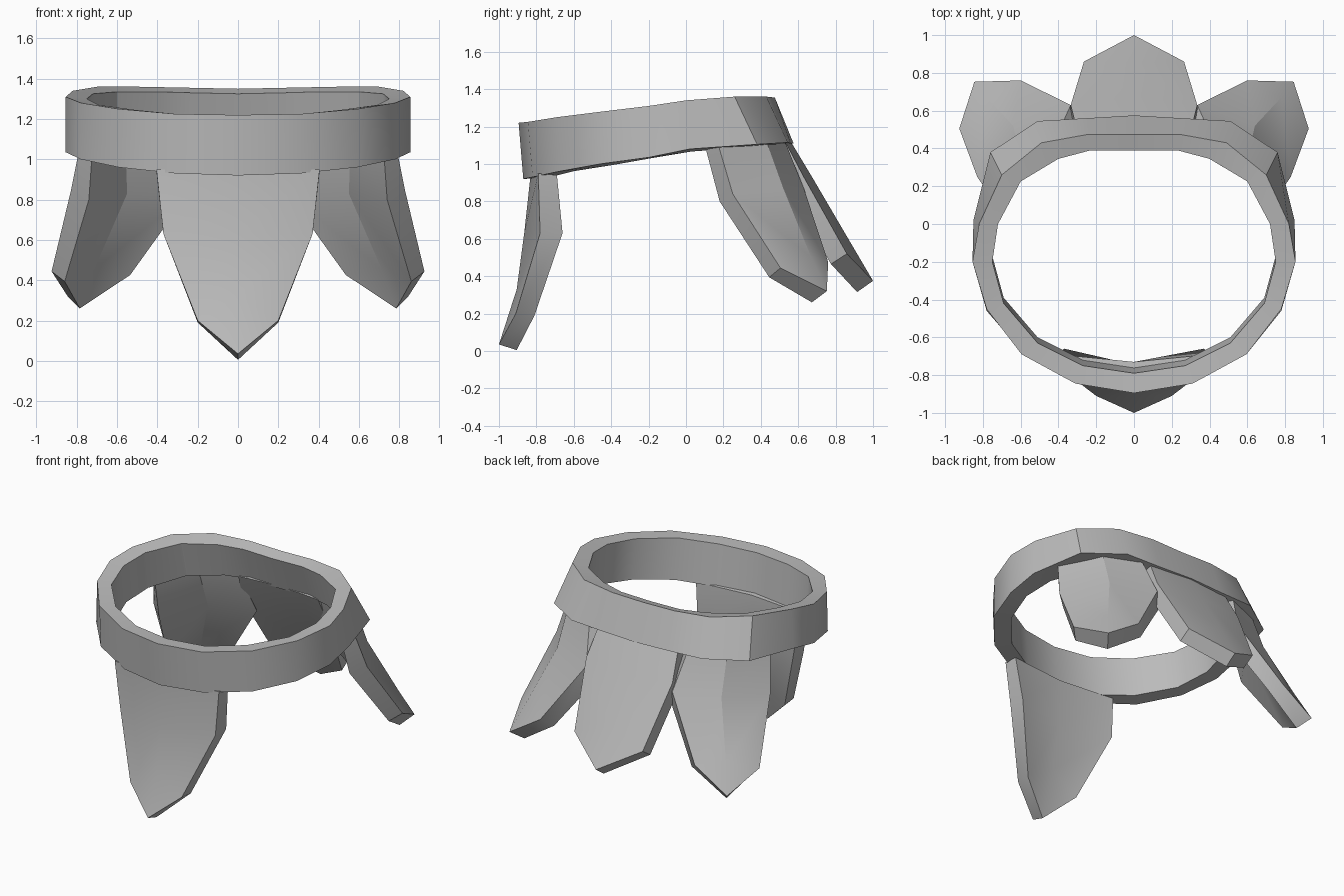
import bpy, math
from mathutils import Vector

cube = bpy.data.objects.get("Cube")
if cube:
    bpy.data.objects.remove(cube, do_unlink=True)

grey = bpy.data.materials.new("plain_grey")
grey.use_nodes = True
COLOUR = (0.5, 0.5, 0.5, 1)
grey.diffuse_color = COLOUR
grey.node_tree.nodes["Principled BSDF"].inputs["Base Color"].default_value = COLOUR


def add_object(name, verts, faces):
    mesh = bpy.data.meshes.new(name)
    mesh.from_pydata([tuple(v) for v in verts], [], faces)
    mesh.materials.append(grey)
    obj = bpy.data.objects.new(name, mesh)
    bpy.context.collection.objects.link(obj)
    bpy.ops.object.select_all(action='DESELECT')
    obj.select_set(True)
    bpy.context.view_layer.objects.active = obj
    bpy.ops.object.mode_set(mode='EDIT')
    bpy.ops.mesh.select_all(action='SELECT')
    bpy.ops.mesh.normals_make_consistent(inside=False)
    bpy.ops.object.mode_set(mode='OBJECT')
    bpy.ops.object.shade_smooth_by_angle(angle=math.radians(30))
    return obj


def flip(p):
    return Vector((-p[0], p[1], p[2]))


def full_loop(half):
    # half loop from front centre to back centre, mirrored to a closed loop
    return [Vector(p) for p in half] + [flip(p) for p in half[-2:0:-1]]


# waist band: four edge loops joined into a closed, tilted ring
outer_top = [(0, -.895, 1.22), (.31, -.845, 1.225), (.595, -.69, 1.25), (.78, -.45, 1.28),
             (.855, -.2, 1.31), (.82, 0, 1.34), (.7, .26, 1.36), (.49, .43, 1.36),
             (.24, .475, 1.355), (0, .475, 1.35)]
outer_low = [(0, -.87, .92), (.31, -.82, .93), (.59, -.68, .96), (.78, -.46, 1),
             (.855, -.2, 1.035), (.85, .02, 1.08), (.76, .38, 1.105), (.51, .545, 1.115),
             (.25, .56, 1.11), (0, .575, 1.11)]
inner_top = [(0, -.79, 1.215), (.27, -.75, 1.22), (.51, -.63, 1.245), (.69, -.42, 1.27),
             (.75, -.2, 1.3), (.72, 0, 1.325), (.6, .225, 1.335), (.4, .345, 1.335),
             (.23, .39, 1.33), (0, .39, 1.325)]
inner_low = [(x, y + .03 + max(0, y) * .14, z - .29 + .04 * (y + .79))
             for x, y, z in inner_top]
loops = [full_loop(h) for h in (outer_top, outer_low, inner_low, inner_top)]
n = len(loops[0])
band_faces = [(a * n + i, a * n + (i + 1) % n, b * n + (i + 1) % n, b * n + i)
              for a, b in ((0, 1), (1, 2), (2, 3), (3, 0)) for i in range(n)]
add_object("waist_band", sum(loops, []), band_faces)


def plate(name, rows, tip, offsets):
    # three rows of (edge, ridge, edge) and a pointed tip, thickened row by row
    shell = [Vector(p) for row in rows for p in row] + [Vector(tip)]
    shift = [Vector(offsets[min(i // 3, 3)]) for i in range(10)]
    verts = shell + [p + s for p, s in zip(shell, shift)]
    front = [(0, 1, 4, 3), (1, 2, 5, 4), (3, 4, 7, 6), (4, 5, 8, 7), (6, 7, 9), (7, 8, 9)]
    back = [tuple(i + 10 for i in reversed(f)) for f in front]
    rim = [0, 1, 2, 5, 8, 9, 6, 3]
    sides = [(a, b, b + 10, a + 10) for a, b in zip(rim, rim[1:] + rim[:1])]
    return add_object(name, verts, front + back + sides)


def symmetric(edge, ridge):
    return (edge, ridge, flip(edge))


# front plate
plate("front_plate",
      [symmetric((.405, -.79, .95), (0, -.83, .95)),
       symmetric((.37, -.78, .63), (0, -.865, .63)),
       symmetric((.2, -.91, .2), (0, -.905, .33))],
      (0, -1, .035),
      [(0, .1, -.01), (0, .12, 0), (0, .1, -.01), (0, .095, -.03)])

# back plate
plate("back_plate",
      [symmetric((.31, .53, 1.12), (0, .56, 1.12)),
       symmetric((.335, .63, .93), (0, .68, .92)),
       symmetric((.265, .86, .52), (0, .85, .63))],
      (0, 1, .375),
      [(0, -.085, -.02), (0, -.09, -.05), (0, -.085, -.055), (0, -.085, -.06)])

# side plates, mirrored left and right
side_rows = [[(.78, .176, 1.09), (.62, .43, 1.12), (.38, .53, 1.12)],
             [(.83, .25, .84), (.64, .52, .87), (.335, .63, .87)],
             [(.925, .505, .444), (.78, .67, .5), (.6, .76, .476)]]
side_tip = (.845, .753, .32)
side_offsets = [(-.06, -.07, -.01), (-.09, -.07, -.04), (-.065, -.06, -.05), (-.06, -.08, -.06)]
plate("left_side_plate", side_rows, side_tip, side_offsets)
plate("right_side_plate", [[flip(p) for p in row] for row in side_rows],
      flip(side_tip), [flip(o) for o in side_offsets])
